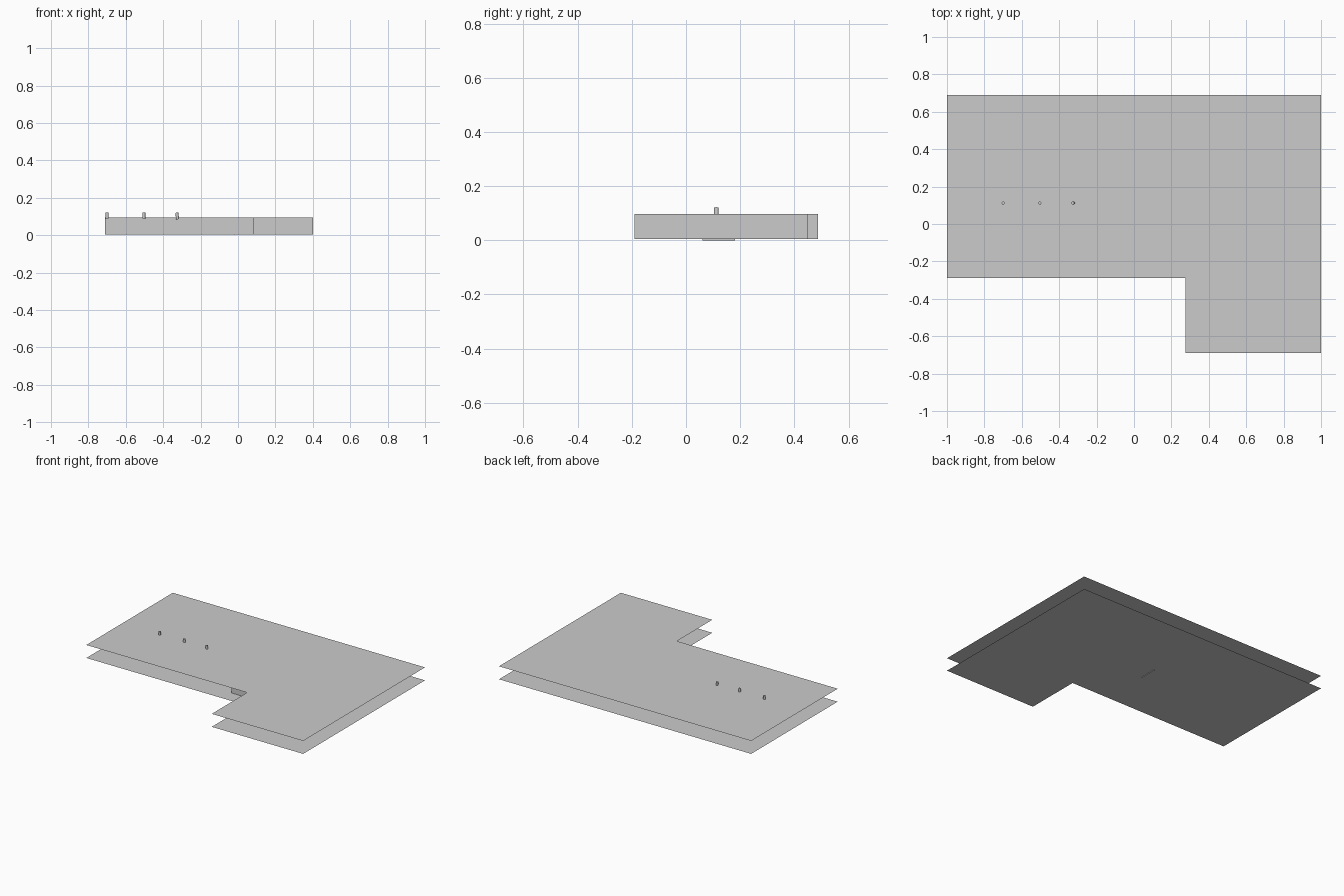
import bpy
import bmesh
from math import radians

cube = bpy.data.objects.get("Cube")
if cube:
    bpy.data.objects.remove(cube, do_unlink=True)

grey = bpy.data.materials.new("light_grey")
grey.use_nodes = True
colour = (0.6, 0.6, 0.6, 1)
grey.diffuse_color = colour
grey.node_tree.nodes["Principled BSDF"].inputs["Base Color"].default_value = colour

FLOOR, CEILING = 0.004, 0.097


def add_object(name, bm):
    mesh = bpy.data.meshes.new(name)
    bm.to_mesh(mesh)
    bm.free()
    mesh.materials.append(grey)
    obj = bpy.data.objects.new(name, mesh)
    bpy.context.collection.objects.link(obj)
    return obj


def sheet(name, outline, z, up=True):
    bm = bmesh.new()
    face = bm.faces.new([bm.verts.new((x, y, z)) for x, y in outline])
    face.normal_update()
    if (face.normal.z > 0) != up:
        face.normal_flip()
    return add_object(name, bm)


def prism(name, outline, bottom, top):
    bm = bmesh.new()
    base = bm.faces.new([bm.verts.new((x, y, bottom)) for x, y in outline])
    lifted = bmesh.ops.extrude_face_region(bm, geom=[base], use_keep_orig=True)["geom"]
    verts = [v for v in lifted if isinstance(v, bmesh.types.BMVert)]
    bmesh.ops.translate(bm, verts=verts, vec=(0, 0, top - bottom))
    bmesh.ops.recalc_face_normals(bm, faces=bm.faces)
    return add_object(name, bm)


# Two thin L-shaped sheets
plan = [(-1, 0.69), (-1, -0.29), (0.275, -0.29), (0.275, -0.69), (1, -0.69), (1, 0.69)]
sheet("floor_sheet", plan, FLOOR, up=False)
sheet("ceiling_sheet", plan, CEILING)

# L-shaped core between the sheets
core = [(-0.71, 0.14), (0.08, 0.14), (0.08, -0.19), (0.4, -0.19),
        (0.4, 0.45), (0.08, 0.45), (0.08, 0.487), (-0.71, 0.487)]
prism("inner_core", core, FLOOR, CEILING - 0.001)

# Narrow strip just under the floor
strip = [(-0.022, 0.06), (-0.018, 0.06), (-0.018, 0.18), (-0.022, 0.18)]
prism("underside_strip", strip, 0, FLOOR)

# Row of short pegs through the ceiling
for number, (x, bottom, tilt) in enumerate([(-0.7, 0.09, 0), (-0.503, 0.09, 0), (-0.325, 0.085, -8)]):
    bm = bmesh.new()
    bmesh.ops.create_cone(bm, cap_ends=True, segments=12, radius1=0.008,
                          radius2=0.008, depth=0.121 - bottom)
    peg = add_object(f"peg_{number + 1}", bm)
    peg.location = (x, 0.112, (bottom + 0.121) / 2)
    peg.rotation_euler.y = radians(tilt)
